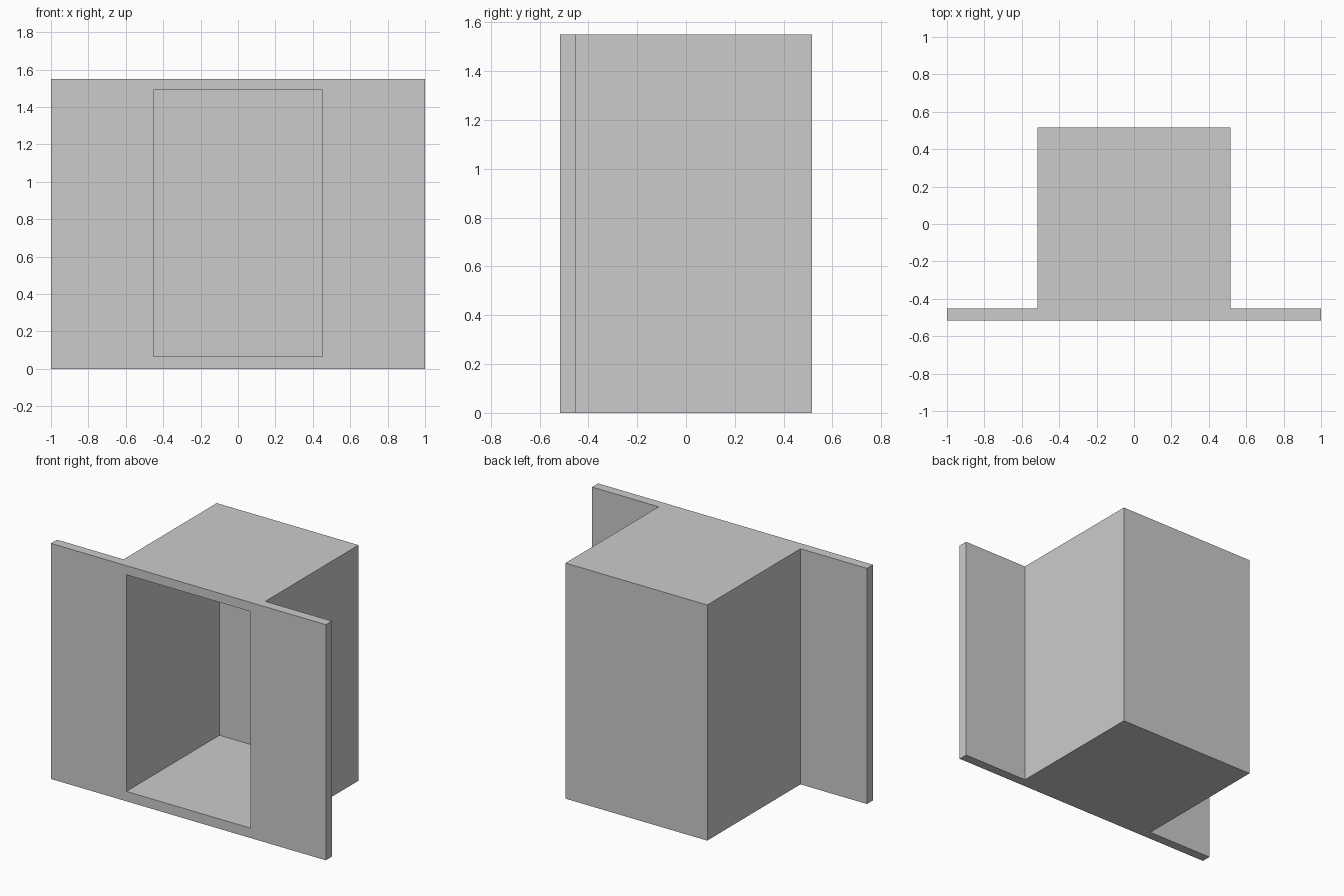
import bpy, bmesh

if "Cube" in bpy.data.objects:
    bpy.data.objects.remove(bpy.data.objects["Cube"])

H = 1.55            # overall height
B = 0.516           # half width and half depth of the box
WALL = 0.065        # shell thickness
FLANGE_Y = -0.453   # rear face of the front panel


def prism(name, outline, z0, z1):
    """Extrude a flat XY outline from z0 up to z1."""
    bm = bmesh.new()
    face = bm.faces.new([bm.verts.new((x, y, z0)) for x, y in outline])
    res = bmesh.ops.extrude_face_region(bm, geom=[face])
    verts = [v for v in res["geom"] if isinstance(v, bmesh.types.BMVert)]
    bmesh.ops.translate(bm, verts=verts, vec=(0, 0, z1 - z0))
    bmesh.ops.recalc_face_normals(bm, faces=bm.faces)
    mesh = bpy.data.meshes.new(name)
    bm.to_mesh(mesh)
    bm.free()
    obj = bpy.data.objects.new(name, mesh)
    bpy.context.collection.objects.link(obj)
    return obj


# Box with wide front panel: mirrored T-shaped plan
half = [(1, -B), (1, FLANGE_Y), (B, FLANGE_Y), (B, B)]
alcove = prism("wall_alcove", half + [(-x, y) for x, y in reversed(half)], 0, H)

# Hollow interior, open through the front
i = B - WALL
cavity = prism("cavity_cutter", [(-i, -1), (i, -1), (i, i), (-i, i)], WALL, H - 0.06)
cavity.hide_render = True

cut = alcove.modifiers.new("cavity", "BOOLEAN")
cut.operation = "DIFFERENCE"
cut.solver = "EXACT"
cut.object = cavity
bpy.context.view_layer.objects.active = alcove
bpy.ops.object.modifier_apply(modifier=cut.name)
bpy.data.objects.remove(cavity)
